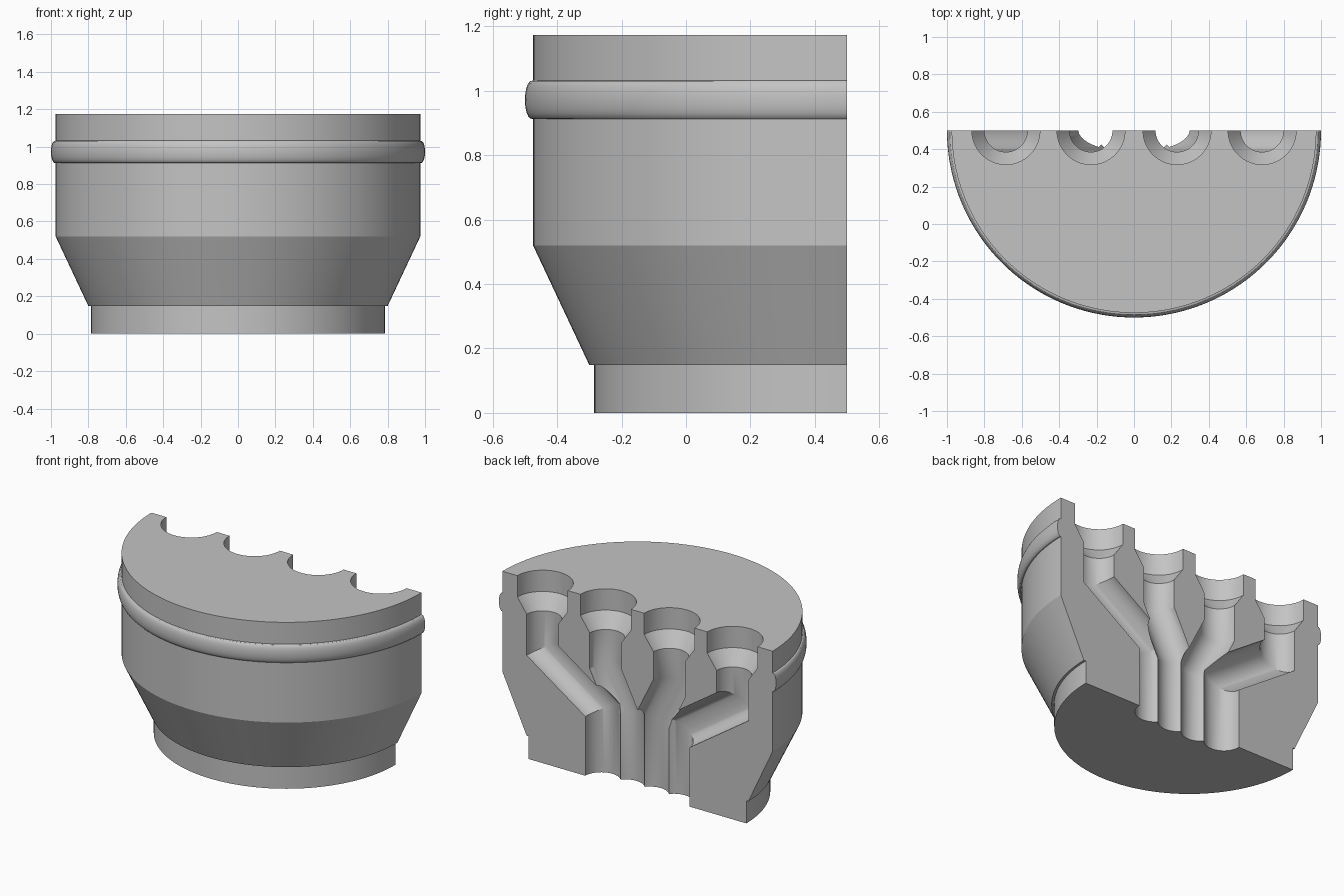
import bpy, bmesh
from math import sin, cos, tan, atan2, pi, radians
from mathutils import Vector

cube = bpy.data.objects.get("Cube")
if cube:
    bpy.data.objects.remove(cube)

BACK = 0.5      # plane of the flat section, through the axis of revolution
TOP = 1.174
SIDES = 48

grey = bpy.data.materials.new("plain grey")
grey.use_nodes = True
colour = (0.55, 0.55, 0.55, 1)
grey.diffuse_color = colour
grey.node_tree.nodes["Principled BSDF"].inputs["Base Color"].default_value = colour


def make_object(name, bm):
    bmesh.ops.recalc_face_normals(bm, faces=bm.faces)
    mesh = bpy.data.meshes.new(name)
    bm.to_mesh(mesh)
    bm.free()
    mesh.materials.append(grey)
    obj = bpy.data.objects.new(name, mesh)
    bpy.context.collection.objects.link(obj)
    return obj


def half_body():
    # Outer profile as (radius, height), with a rounded bead near the top
    bead = [(0.975 + 0.025 * sin(pi * i / 12) ** 0.8,
             0.972 - 0.06 * cos(pi * i / 12)) for i in range(13)]
    profile = [(0, 0), (0.785, 0), (0.785, 0.148), (0.8, 0.148), (0.975, 0.52)]
    profile += bead + [(0.975, TOP), (0, TOP)]
    bm = bmesh.new()
    verts = [bm.verts.new((r, BACK, z)) for r, z in profile]
    edges = [bm.edges.new(pair) for pair in zip(verts, verts[1:])]
    bmesh.ops.spin(bm, geom=verts + edges, cent=(0, BACK, 0), axis=(0, 0, 1),
                   angle=-pi, steps=72)
    bmesh.ops.remove_doubles(bm, verts=bm.verts, dist=1e-5)
    # One flat face closes the section
    bmesh.ops.holes_fill(bm, edges=[e for e in bm.edges if e.is_boundary], sides=0)
    return make_object("half_body", bm)


def channel_cutter(side, upper_x, lower_x):
    # Wide socket, funnel, throat, mitred slanted run, straight outlet
    high, low, r = 0.733, 0.447, 0.115
    tilt = tan(atan2(upper_x - lower_x, high - low) / 2)
    rings = [(upper_x, TOP + 0.1, 0.182, 0), (upper_x, 1.035, 0.182, 0),
             (upper_x, 0.94, r, 0), (upper_x, high, r, tilt),
             (lower_x, low, r, tilt), (lower_x, -0.1, r, 0)]
    bm = bmesh.new()
    loops = []
    for x, z, radius, slope in rings:
        loop = []
        for i in range(SIDES):
            a = 2 * pi * (i + 0.5) / SIDES
            dx = radius * cos(a)
            loop.append(bm.verts.new((side * (x + dx), BACK + radius * sin(a),
                                      z - slope * dx)))
        loops.append(loop)
    for one, two in zip(loops, loops[1:]):
        for i in range(SIDES):
            j = (i + 1) % SIDES
            bm.faces.new((one[i], one[j], two[j], two[i]))
    bm.faces.new(loops[0])
    bm.faces.new(loops[-1])
    cutter = make_object("channel_cutter", bm)
    cutter.hide_render = True
    return cutter


body = half_body()
bpy.ops.object.select_all(action='DESELECT')
body.select_set(True)
bpy.context.view_layer.objects.active = body

# Two mirrored pairs of channels cut along the section
for side in (1, -1):
    for upper_x, lower_x in ((0.685, 0.262), (0.23, 0.0875)):
        cutter = channel_cutter(side, upper_x, lower_x)
        cut = body.modifiers.new("channel", 'BOOLEAN')
        cut.operation = 'DIFFERENCE'
        cut.solver = 'EXACT'
        cut.object = cutter
        bpy.ops.object.modifier_apply(modifier=cut.name)
        bpy.data.objects.remove(cutter)

bpy.ops.object.shade_smooth_by_angle(angle=radians(25))
